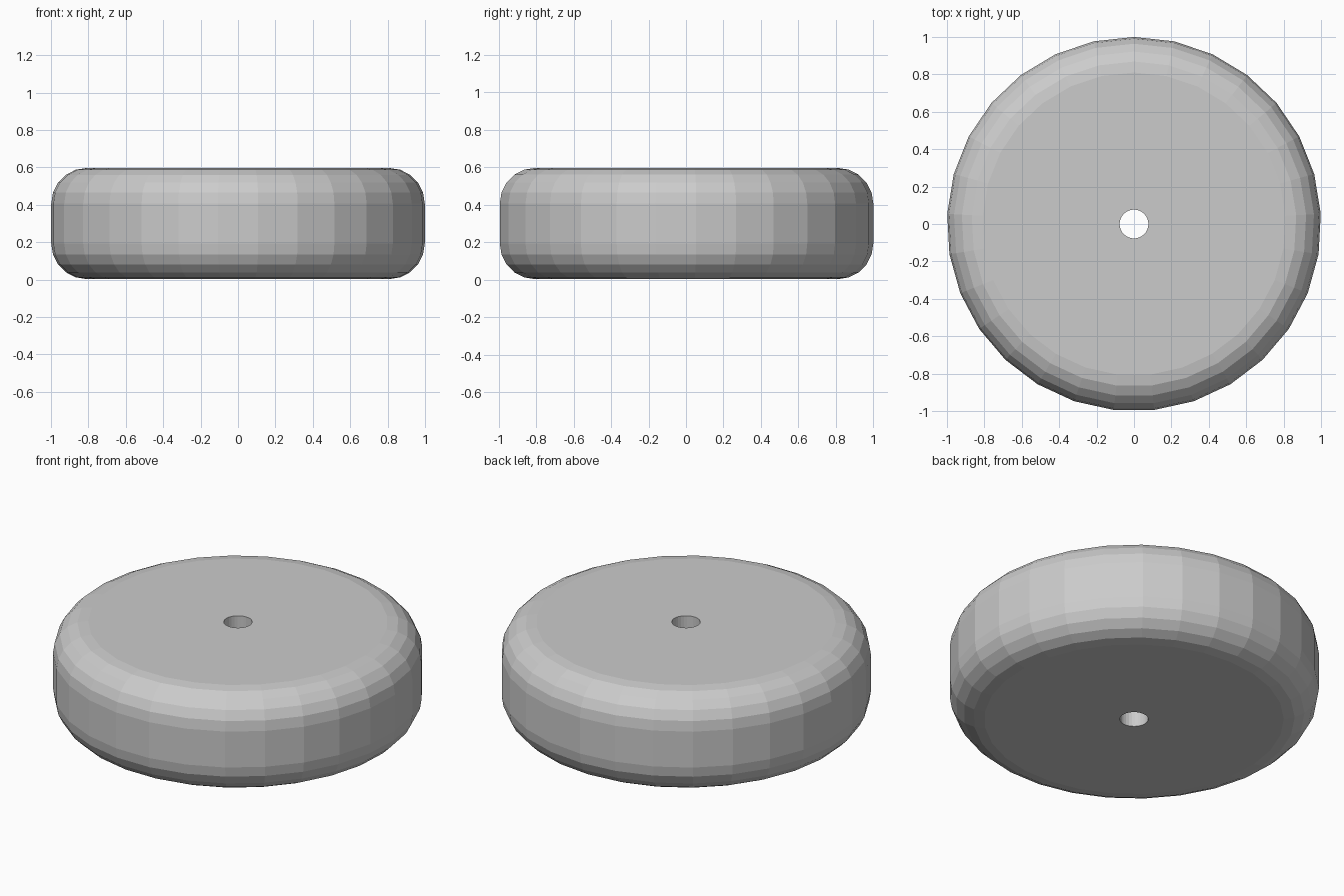
import bpy, bmesh, math

if "Cube" in bpy.data.objects:
    bpy.data.objects.remove(bpy.data.objects["Cube"])

SIDES = 29      # outer facets, one corner pointing to +y
HOLE = 0.077    # axle hole radius
LOW, HIGH = 0.003, 0.597
FILLET, STEPS = 0.19, 5

# Cross-section (radius, z): hole, bottom, rounded rim, top
profile = [(HOLE, LOW)]
for centre_z, start in ((LOW + FILLET, -90), (HIGH - FILLET, 0)):
    for i in range(STEPS + 1):
        a = math.radians(start + 90 * i / STEPS)
        profile.append((1 - FILLET + FILLET * math.cos(a),
                        centre_z + FILLET * math.sin(a)))
profile.append((HOLE, HIGH))

# Spin the closed cross-section round z
bm = bmesh.new()
rings = []
for s in range(SIDES):
    a = math.pi / 2 + math.tau * s / SIDES
    rings.append([bm.verts.new((r * math.cos(a), r * math.sin(a), z)) for r, z in profile])
n = len(profile)
for s in range(SIDES):
    p, q = rings[s], rings[(s + 1) % SIDES]
    for i in range(n):
        j = (i + 1) % n
        bm.faces.new((p[i], q[i], q[j], p[j]))
bmesh.ops.recalc_face_normals(bm, faces=bm.faces)

mesh = bpy.data.meshes.new("wheel")
bm.to_mesh(mesh)
bm.free()
wheel = bpy.data.objects.new("wheel", mesh)
bpy.context.collection.objects.link(wheel)
